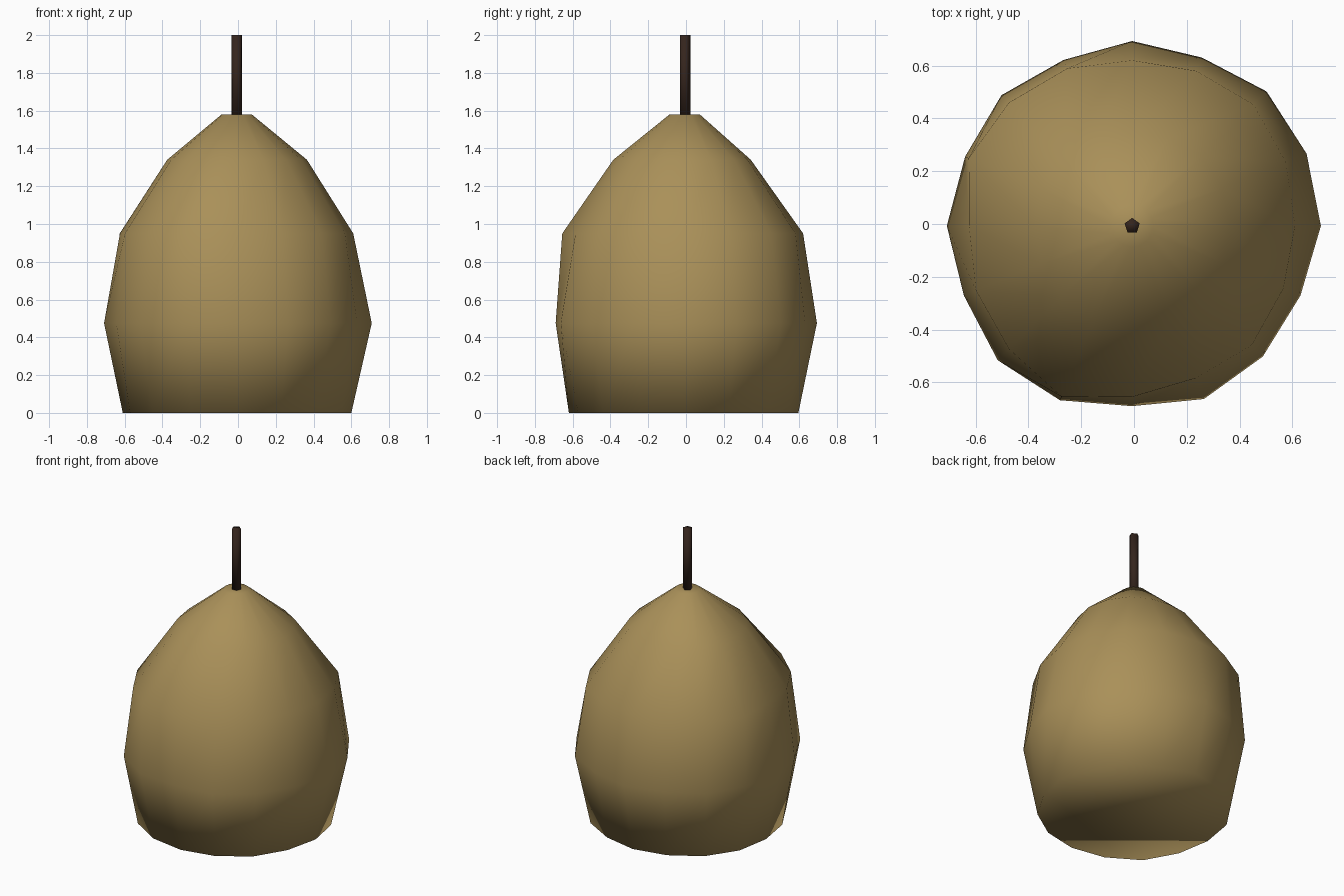
import bpy, bmesh
from math import cos, sin, pi

if "Cube" in bpy.data.objects:
    bpy.data.objects.remove(bpy.data.objects["Cube"])

CX, CY = -0.007, -0.007
SIDES = 16


def material(name, color):
    m = bpy.data.materials.new(name)
    m.diffuse_color = color
    m.use_nodes = True
    m.node_tree.nodes["Principled BSDF"].inputs["Base Color"].default_value = m.diffuse_color
    return m


def ring(bm, radii, z, n, start=0.0):
    return [bm.verts.new((CX + r * cos(start + 2 * pi * i / n),
                          CY + r * sin(start + 2 * pi * i / n), z))
            for i, r in enumerate(radii)]


def loft(name, rings, n, mat, start=0.0):
    bm = bmesh.new()
    loops = [ring(bm, radii, z, n, start) for z, radii in rings]
    for a, b in zip(loops, loops[1:]):
        for i in range(n):
            j = (i + 1) % n
            bm.faces.new((a[i], a[j], b[j], b[i]))
    bm.faces.new(loops[0][::-1])
    bm.faces.new(loops[-1])
    for f in bm.faces:
        f.smooth = True
    me = bpy.data.meshes.new(name)
    bm.to_mesh(me)
    bm.free()
    me.materials.append(mat)
    ob = bpy.data.objects.new(name, me)
    bpy.context.collection.objects.link(ob)
    return ob


tan = material("tan_skin", (0.40, 0.28, 0.10, 1))
brown = material("dark_bark", (0.035, 0.018, 0.012, 1))

# slightly irregular hand-shaped body, counter-clockwise radii from +x
base = [.607, .61, .62, .60, .602, .60, .61, .61, .603, .61, .63, .62, .613, .61, .61, .60]
belly = [.715, .715, .72, .69, .70, .68, .70, .685, .702, .69, .72, .715, .683, .71, .70, .69]
shoulder = [.617, .63, .65, .635, .627, .645, .66, .67, .618, .64, .66, .70, .648, .625, .64, .62]
neck = [.372, .37, .37, .36, .35, .36, .37, .375, .368, .375, .38, .385, .378, .375, .37, .37]
crown = [.08] * SIDES
loft("body", [(0, base), (0.475, belly), (0.95, shoulder), (1.34, neck), (1.58, crown)],
     SIDES, tan)

# five-sided stem
loft("stem", [(1.57, [.03] * 5), (2.0, [.03] * 5)], 5, brown, pi / 2)
